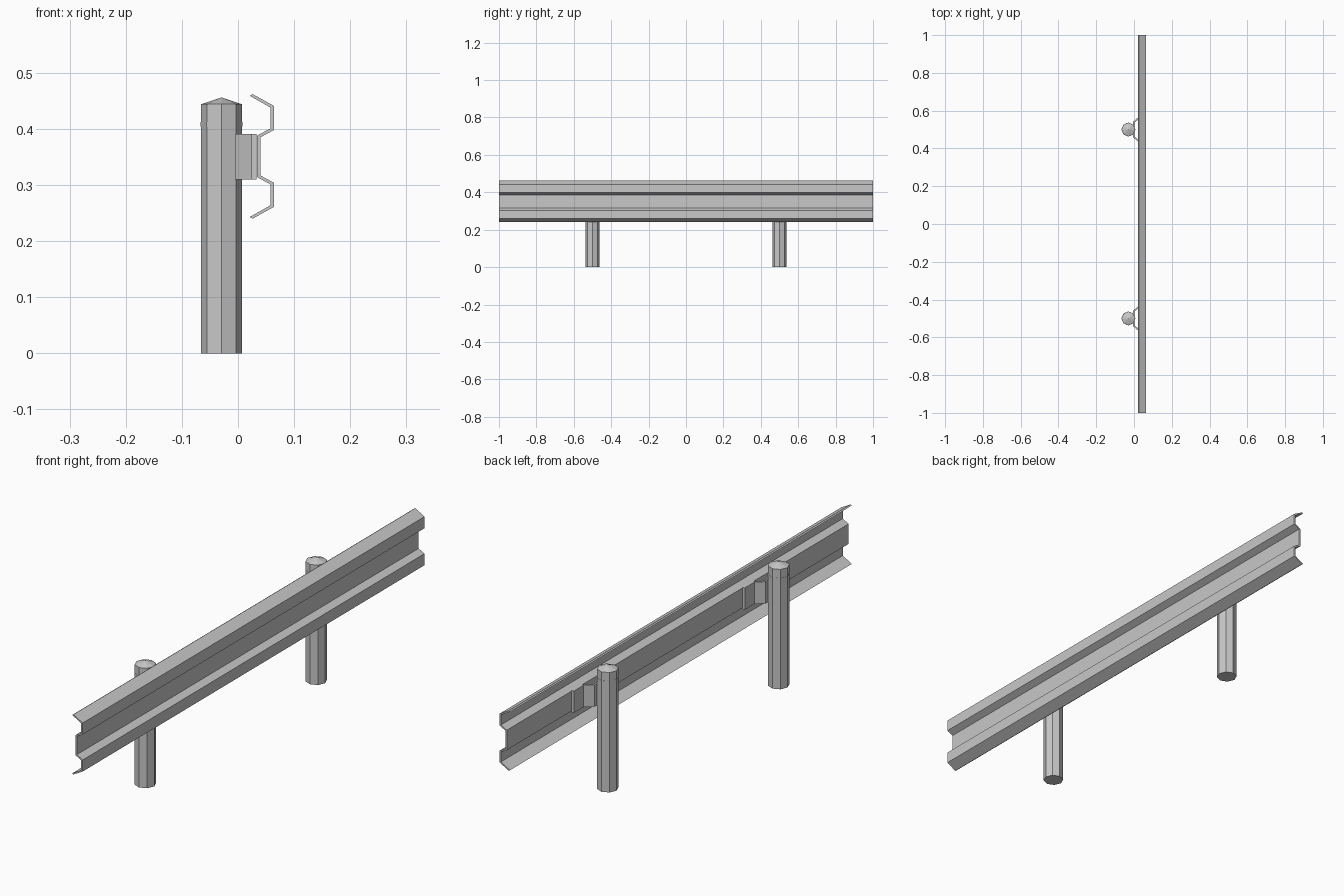
import bpy, bmesh, math

if "Cube" in bpy.data.objects:
    bpy.data.objects.remove(bpy.data.objects["Cube"])

# One galvanised metal colour
metal = bpy.data.materials.new("galvanised_grey")
metal.diffuse_color = (0.58, 0.58, 0.58, 1)
metal.use_nodes = True
metal.node_tree.nodes["Principled BSDF"].inputs["Base Color"].default_value = metal.diffuse_color


def finish(name, bm):
    bmesh.ops.recalc_face_normals(bm, faces=bm.faces)
    me = bpy.data.meshes.new(name)
    bm.to_mesh(me)
    bm.free()
    me.materials.append(metal)
    ob = bpy.data.objects.new(name, me)
    bpy.context.collection.objects.link(ob)
    return ob


def extrude_strip(name, outer, inner, place, a, b):
    """Sheet-metal strip: matching outer/inner outlines swept from a to b."""
    bm = bmesh.new()
    rows = [[bm.verts.new(place(p, t)) for p in line]
            for line, t in ((outer, a), (inner, a), (inner, b), (outer, b))]
    n = len(outer)
    for k in range(4):
        r, s = rows[k], rows[(k + 1) % 4]
        for i in range(n - 1):
            bm.faces.new((r[i], r[i + 1], s[i + 1], s[i]))
    for i in (0, n - 1):
        bm.faces.new([r[i] for r in rows])
    return finish(name, bm)


def lathe(name, profile, cx, cy, sides=8):
    """Octagonal turned part from (radius, z) points."""
    bm = bmesh.new()
    rings = [[bm.verts.new((cx + r * math.cos(math.tau * i / sides),
                            cy + r * math.sin(math.tau * i / sides), z))
              for i in range(sides)] for r, z in profile]
    for lo, hi in zip(rings, rings[1:]):
        for i in range(sides):
            j = (i + 1) % sides
            bm.faces.new((lo[i], lo[j], hi[j], hi[i]))
    bm.faces.new(rings[0])
    bm.faces.new(rings[-1])
    bmesh.ops.remove_doubles(bm, verts=bm.verts, dist=1e-5)
    return finish(name, bm)


# W-beam rail, upper half of the profile mirrored about its mid height
MID = 0.351
half_out = [(0.026, 0.111), (0.064, 0.090), (0.064, 0.047), (0.040, 0.034)]
half_in = [(0.021, 0.108), (0.058, 0.087), (0.058, 0.050), (0.034, 0.037)]
full = lambda h: [(x, MID + d) for x, d in h] + [(x, MID - d) for x, d in reversed(h)]
extrude_strip("guard_rail", full(half_out), full(half_in),
              lambda p, t: (p[0], t, p[1]), -1, 1)

# Bracket plan, one side mirrored across the post centre
br_out = [(0.024, 0.122), (0.024, 0.066), (-0.005, 0.041)]
br_in = [(0.033, 0.122), (0.033, 0.063), (0.002, 0.036)]
both = lambda h: h + [(x, -y) for x, y in reversed(h)]

for side, y in (("near", -0.5), ("far", 0.5)):
    # Octagonal post with shallow cone top
    lathe(side + "_post", [(0.0366, 0), (0.0366, 0.444), (1e-6, 0.456)], -0.0295, y)
    # Thin collar under the cap
    lathe(side + "_collar", [(0.0372, 0.404), (0.0372, 0.412)], -0.0295, y)
    # Bent spacer bracket
    extrude_strip(side + "_bracket", both(br_out), both(br_in),
                  lambda p, t, y=y: (p[0], y + p[1], t), 0.310, 0.391)
